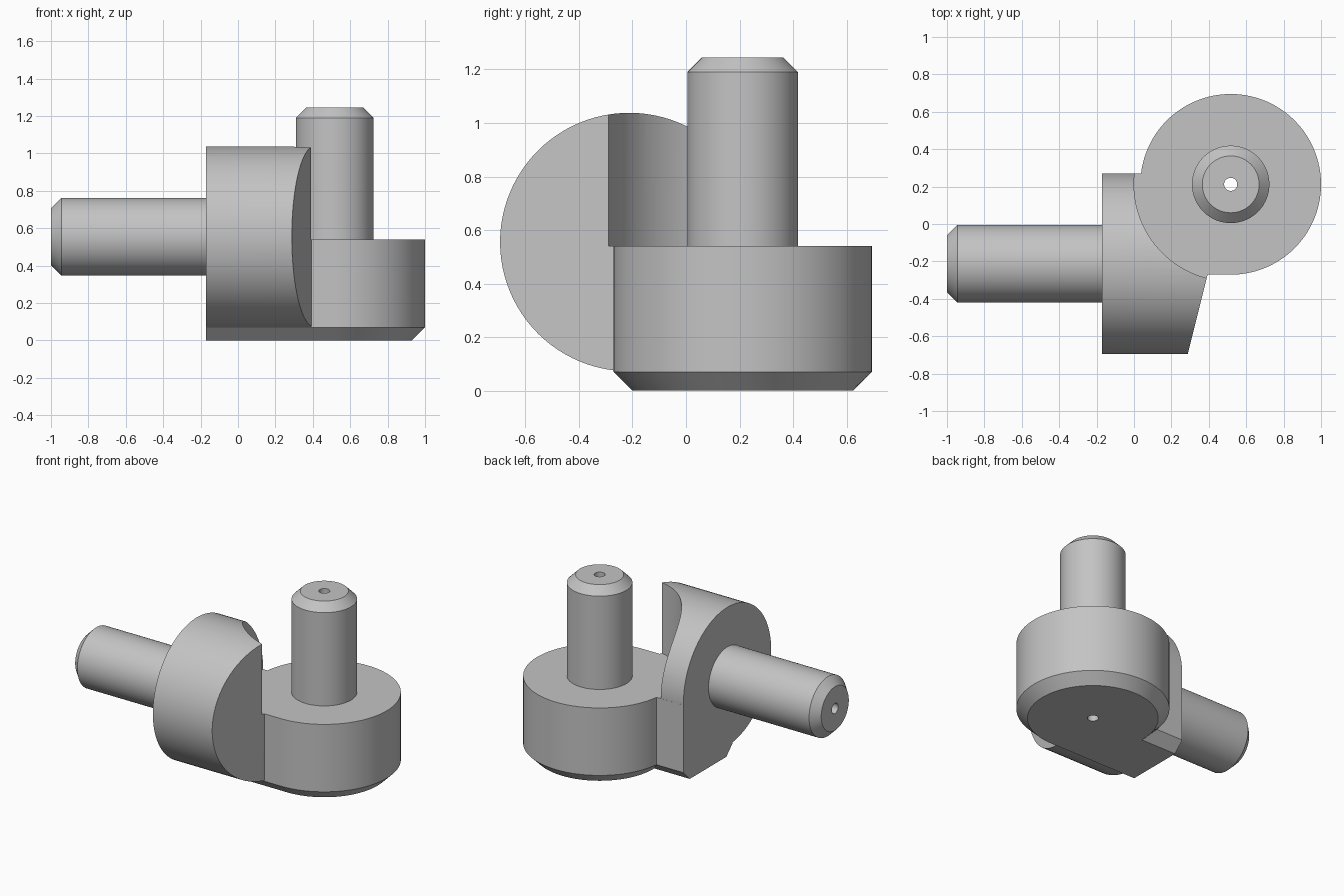
import bpy, bmesh, math
from mathutils import Vector

cube = bpy.data.objects.get("Cube")
if cube:
    bpy.data.objects.remove(cube, do_unlink=True)

steel = bpy.data.materials.new("plain grey metal")
steel.use_nodes = True
GREY = (0.55, 0.55, 0.55, 1)
steel.diffuse_color = GREY
steel.node_tree.nodes["Principled BSDF"].inputs["Base Color"].default_value = GREY

SEG = 96
R = 0.483            # radius of both round bodies
CHAMFER = 0.07
PIN_R, PIN_CHAMFER, BORE = 0.207, 0.055, 0.035
HUB = Vector((0.517, 0.212, 0))          # upright axis
KNUCKLE = Vector((0, -0.212, 0.555))     # sideways axis
FLOOR = 0.54         # top of the hub
END = -0.17          # flat end shared by hub and knuckle


def circle(centre, radius, pos, axis):
    """Ring of points around the x or z axis at the given position."""
    pts = []
    for i in range(SEG):
        a = math.tau * i / SEG
        c, s = radius * math.cos(a), radius * math.sin(a)
        if axis == "z":
            pts.append(Vector((centre.x + c, centre.y + s, pos)))
        else:
            pts.append(Vector((pos, centre.y + c, centre.z + s)))
    return pts


def loft(name, rings, closed=False):
    """Skin a stack of rings; cap the ends, or join last to first."""
    bm = bmesh.new()
    rows = [[bm.verts.new(p) for p in ring] for ring in rings]
    pairs = list(zip(rows, rows[1:]))
    if closed:
        pairs.append((rows[-1], rows[0]))
    else:
        bm.faces.new(rows[0])
        bm.faces.new(rows[-1])
    for low, high in pairs:
        n = len(low)
        for i in range(n):
            j = (i + 1) % n
            bm.faces.new((low[i], low[j], high[j], high[i]))
    bmesh.ops.recalc_face_normals(bm, faces=bm.faces)
    mesh = bpy.data.meshes.new(name)
    bm.to_mesh(mesh)
    bm.free()
    mesh.materials.append(steel)
    obj = bpy.data.objects.new(name, mesh)
    bpy.context.collection.objects.link(obj)
    return obj


def select_only(obj):
    bpy.ops.object.select_all(action="DESELECT")
    obj.select_set(True)
    bpy.context.view_layer.objects.active = obj


def cut(obj, cutter):
    cutter.hide_render = True
    mod = obj.modifiers.new("cut", "BOOLEAN")
    mod.operation, mod.solver, mod.object = "DIFFERENCE", "EXACT", cutter
    select_only(obj)
    bpy.ops.object.modifier_apply(modifier=mod.name)
    bpy.data.objects.remove(cutter, do_unlink=True)


def pin(name, centre, axis, base, tip):
    """Bored pin with a chamfered tip."""
    shoulder = tip - math.copysign(PIN_CHAMFER, tip - base)
    profile = [(BORE, base), (PIN_R, base), (PIN_R, shoulder),
               (PIN_R - PIN_CHAMFER, tip), (BORE, tip)]
    return loft(name, [circle(centre, r, p, axis) for r, p in profile], closed=True)


def hub_outline(inset, z):
    """Round end tangent to a straight web that runs to the flat end."""
    r = R - inset
    half = -(HUB.y - R) - inset
    start = -math.pi / 2
    stop = math.pi - math.asin((half - HUB.y) / r)
    pts = []
    for i in range(SEG + 1):
        a = start + (stop - start) * i / SEG
        pts.append(Vector((HUB.x + r * math.cos(a), HUB.y + r * math.sin(a), z)))
    return pts + [Vector((END, half, z)), Vector((END, -half, z))]


# Hub with web, chamfered underneath and bored through
hub = loft("hub", [hub_outline(CHAMFER, 0), hub_outline(0, CHAMFER), hub_outline(0, FLOOR)])
cut(hub, loft("bore_cutter", [circle(HUB, BORE, z, "z") for z in (-0.2, 0.8)]))

# Knuckle: sideways disc trimmed by a slanted plane
knuckle = loft("knuckle", [circle(KNUCKLE, R, x, "x") for x in (END, 0.4)])
bm = bmesh.new()
bm.from_mesh(knuckle.data)
result = bmesh.ops.bisect_plane(
    bm, geom=bm.verts[:] + bm.edges[:] + bm.faces[:],
    plane_co=(0.39, -0.285, 0), plane_no=(1, -0.25, 0), clear_outer=True)
edges = [e for e in result["geom_cut"] if isinstance(e, bmesh.types.BMEdge)]
bmesh.ops.holes_fill(bm, edges=edges, sides=0)
bmesh.ops.recalc_face_normals(bm, faces=bm.faces)
bm.to_mesh(knuckle.data)
bm.free()

# Round clearance above the hub
cut(knuckle, loft("clearance_cutter", [circle(HUB, 0.517, z, "z") for z in (FLOOR, 1.4)]))

# Pins
upright_pin = pin("upright_pin", HUB, "z", FLOOR, 1.245)
side_pin = pin("side_pin", KNUCKLE, "x", END, -1)

for part in (hub, knuckle, upright_pin, side_pin):
    select_only(part)
    bpy.ops.object.shade_smooth_by_angle(angle=math.radians(25))
